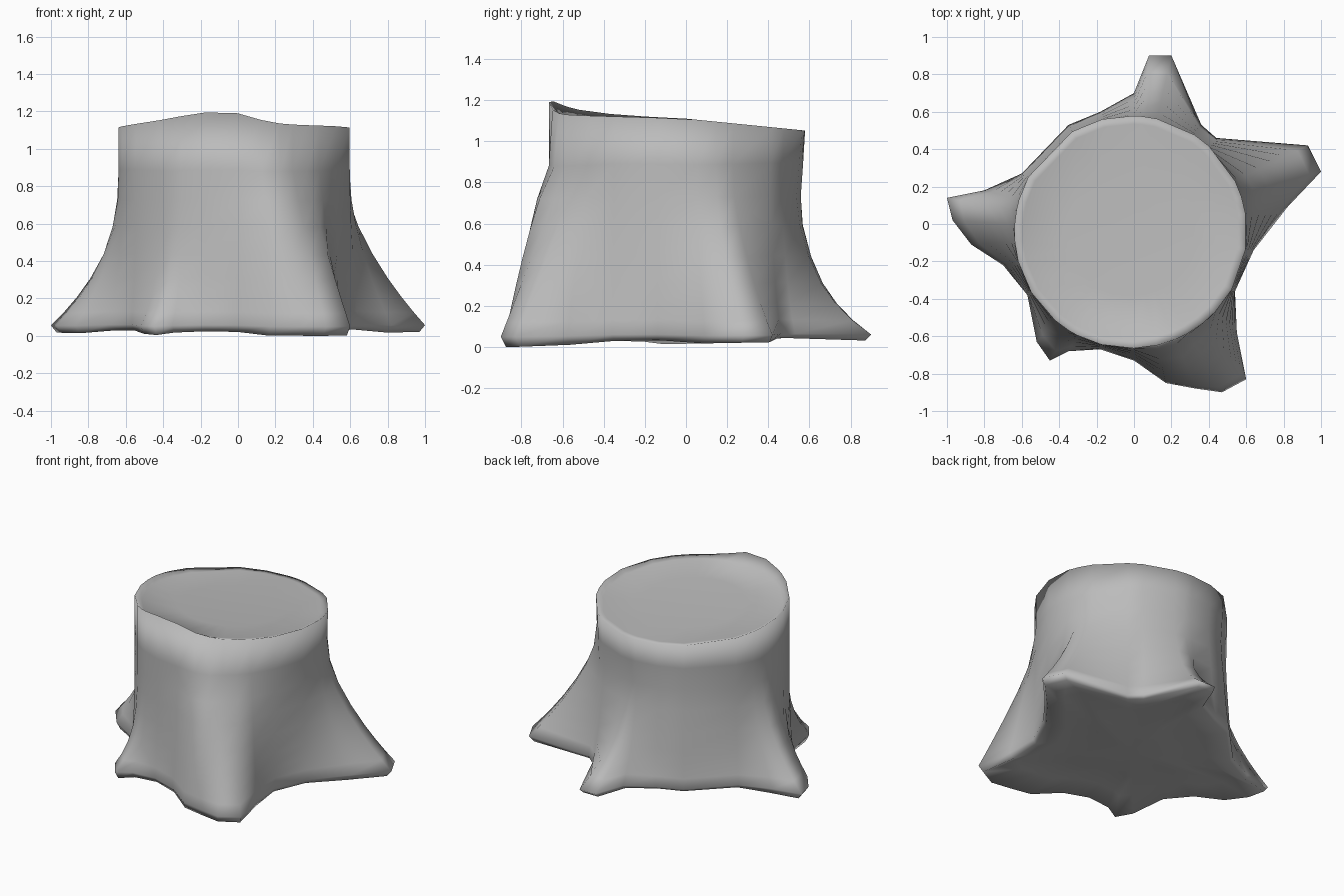
import bpy
import bmesh
from math import exp, hypot
from mathutils import Vector

cube = bpy.data.objects.get("Cube")
if cube:
    bpy.data.objects.remove(cube)

CENTRE = Vector((-0.018, -0.043))
TRUNK_RADIUS = 0.622
FLARE_BASE, FLARE_TOP = 0.05, 0.9

# Ground outline of the stump, anticlockwise, running out along each root
OUTLINE = [
    (1, .28), (.93, .42), (.44, .46), (.36, .53), (.2, .9), (.08, .9),
    (0, .7), (-.18, .6), (-.35, .53), (-.6, .27), (-.8, .18), (-1, .14),
    (-.97, .02), (-.87, -.11), (-.7, -.22), (-.57, -.38), (-.52, -.63),
    (-.45, -.73), (-.35, -.68), (-.18, -.67), (0, -.73), (.17, -.85),
    (.33, -.88), (.47, -.9), (.6, -.83), (.55, -.58), (.54, -.36),
    (.64, -.14), (.82, .09)]

# Root tips with how sharply each one drops away from the trunk
ROOTS = [(.97, .35, 1.8), (.14, .9, 3.7), (-1, .1, 2.4),
         (-.47, -.72, 4.5), (.58, -.8, 1.2), (.25, -.86, .6)]


def steepness(point):
    """Blend the drop of the nearby roots."""
    total = weight_sum = 0
    for x, y, drop in ROOTS:
        weight = 1 / (0.05 + hypot(point.x - x, point.y - y)) ** 3
        total += weight * drop
        weight_sum += weight
    return total / weight_sum


def floor_height(point):
    """Lower at the front, arched a little between the roots."""
    arch = max(0, min(1, (0.82 - (point - CENTRE).length) / 0.15))
    return max(0, 0.016 + 0.0175 * point.y) + 0.02 * arch


def rim_height(point):
    """Sloping cut with a raised splinter at the front."""
    slope = 0.1 if point.y > 0 else 0.03
    offset = point.x + 0.08
    width = 0.2 if offset > 0 else 0.35
    front = max(0, min(1, -point.y / 0.3))
    return 1.11 - slope * point.y + 0.07 * front * exp(-(offset / width) ** 2)


def trunk_point(point, scale=1.0):
    return CENTRE + (point - CENTRE).normalized() * TRUNK_RADIUS * scale


def flare_point(point, z):
    """Slide from the ground outline to the round trunk with height."""
    fade = max(0, 1 - (z - FLARE_BASE) / (FLARE_TOP - FLARE_BASE))
    waist = 1 - 0.05 * exp(-((z - 0.7) / 0.2) ** 2) * max(0, point.y)
    return trunk_point(point, waist).lerp(point, fade ** steepness(point))


bm = bmesh.new()
outline = [Vector(p) for p in OUTLINE]
rings = []


def add_ring(make):
    rings.append([bm.verts.new(make(p)) for p in outline])


# Nearly flat underside
for scale, z in ((0.4, 0.035), (0.75, 0.055)):
    add_ring(lambda p: (*CENTRE.lerp(p, scale), z))
add_ring(lambda p: (*CENTRE.lerp(p, 0.97), floor_height(p)))

# Roots flaring up into the trunk
for z in (FLARE_BASE, 0.12, 0.2, 0.3, 0.43, 0.58, 0.72, 0.88):
    add_ring(lambda p: (*flare_point(p, z), z + floor_height(p) / 3))

# Rim and dished cut face
add_ring(lambda p: (*trunk_point(p), rim_height(trunk_point(p))))
for scale, height in ((0.93, 1.085), (0.55, 1.075)):
    add_ring(lambda p: (*trunk_point(p, scale),
                        height - 0.06 * trunk_point(p, scale).y))

# Skin the rings and close both ends
for low, high in zip(rings, rings[1:]):
    for i in range(len(low)):
        j = (i + 1) % len(low)
        bm.faces.new((low[i], low[j], high[j], high[i]))
for ring, z in ((rings[0], 0.03), (rings[-1], 1.075)):
    hub = bm.verts.new((*CENTRE, z))
    for i in range(len(ring)):
        bm.faces.new((ring[i], ring[(i + 1) % len(ring)], hub))
bmesh.ops.recalc_face_normals(bm, faces=bm.faces)

mesh = bpy.data.meshes.new("tree_stump")
bm.to_mesh(mesh)
bm.free()
for polygon in mesh.polygons:
    polygon.use_smooth = True
stump = bpy.data.objects.new("tree_stump", mesh)
bpy.context.collection.objects.link(stump)

# Plain grey wood
GREY = (0.5, 0.5, 0.5, 1)
wood = bpy.data.materials.new("grey_wood")
wood.use_nodes = True
wood.diffuse_color = GREY
wood.node_tree.nodes["Principled BSDF"].inputs["Base Color"].default_value = GREY
mesh.materials.append(wood)
